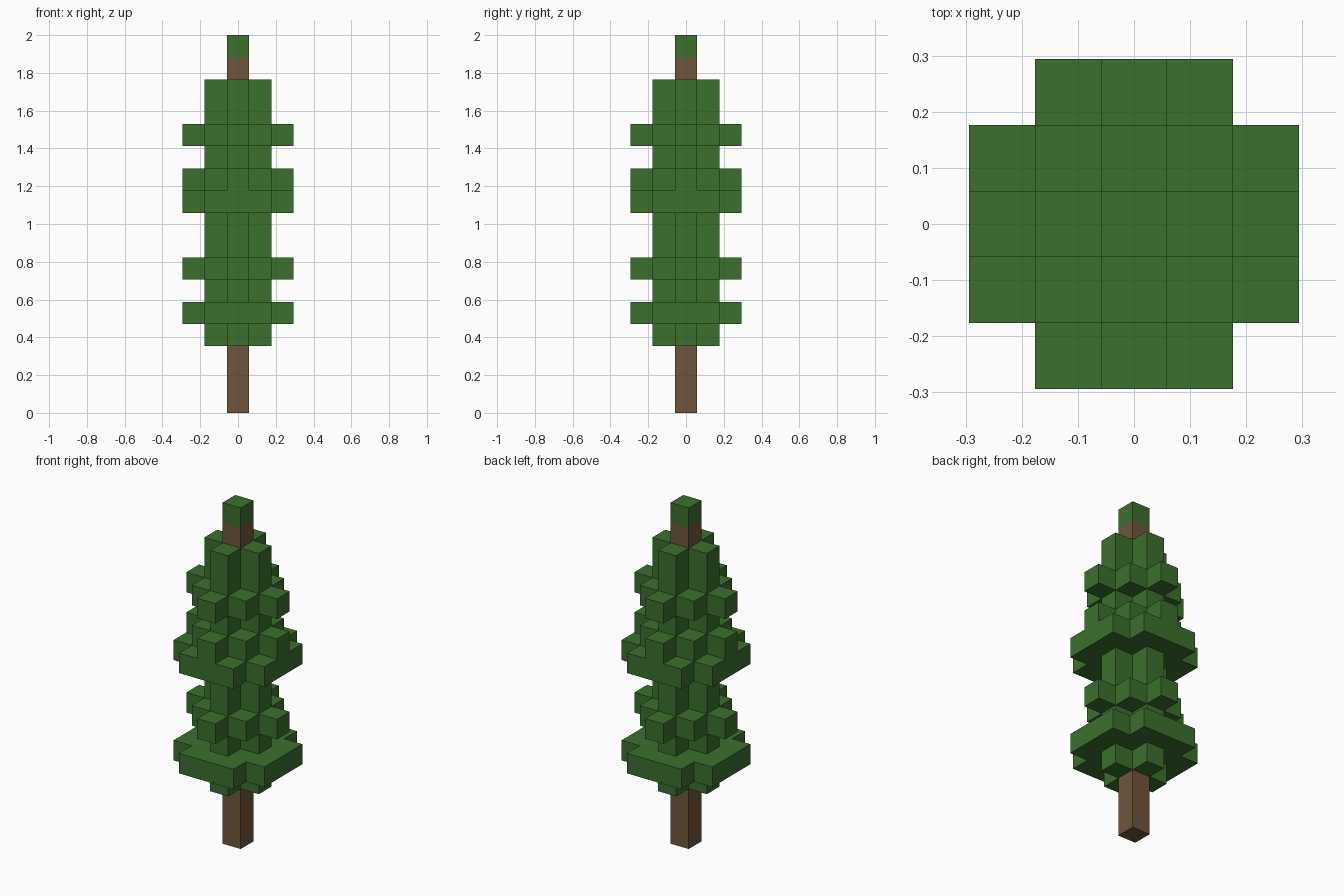
import bpy
import bmesh

default = bpy.data.objects.get("Cube")
if default:
    bpy.data.objects.remove(default, do_unlink=True)

U = 2 / 17  # edge of one block; the tree is 17 blocks tall


def make_material(name, rgb):
    mat = bpy.data.materials.new(name)
    mat.use_nodes = True
    mat.diffuse_color = (*rgb, 1)
    mat.node_tree.nodes["Principled BSDF"].inputs["Base Color"].default_value = (*rgb, 1)
    return mat


leaf_green = make_material("leaf_green", (0.044, 0.162, 0.026))
bark_brown = make_material("bark_brown", (0.156, 0.093, 0.044))


def add_slab(name, rows, bottom, top, mat):
    """Extrude a stepped outline; rows gives each row's half width in blocks beyond the centre."""
    right = []
    for i, reach in enumerate(rows):
        y = i - len(rows) / 2
        for corner in ((reach + 0.5, y), (reach + 0.5, y + 1)):
            # drop corners in the middle of a straight side
            if len(right) > 1 and right[-1][0] == right[-2][0] == corner[0]:
                right.pop()
            if not right or right[-1] != corner:
                right.append(corner)
    outline = right + [(-x, y) for x, y in reversed(right)]

    bm = bmesh.new()
    base = bm.faces.new([bm.verts.new((x * U, y * U, bottom * U)) for x, y in outline])
    result = bmesh.ops.extrude_face_region(bm, geom=[base], use_keep_orig=True)
    moved = [v for v in result["geom"] if isinstance(v, bmesh.types.BMVert)]
    bmesh.ops.translate(bm, verts=moved, vec=(0, 0, (top - bottom) * U))
    bmesh.ops.recalc_face_normals(bm, faces=bm.faces)
    mesh = bpy.data.meshes.new(name)
    bm.to_mesh(mesh)
    bm.free()
    mesh.materials.append(mat)
    obj = bpy.data.objects.new(name, mesh)
    bpy.context.collection.objects.link(obj)
    return obj


BLOCK = [0]
CROSS = [0, 1, 0]
DIAMOND = [0, 1, 2, 1, 0]
WIDE = [1, 2, 2, 2, 1]

# Trunk and the leaf block on its tip
add_slab("trunk", BLOCK, 0, 16, bark_brown)
add_slab("tree_tip", BLOCK, 16, 17, leaf_green)

# Cross-shaped core of leaves around the trunk
add_slab("foliage_core", CROSS, 3, 15, leaf_green)

# Branch tiers: broad skirts and smaller diamonds
for level in (4, 9):
    add_slab(f"wide_tier_{level}", WIDE, level, level + 1, leaf_green)
for level in (6, 10, 12):
    add_slab(f"diamond_tier_{level}", DIAMOND, level, level + 1, leaf_green)
